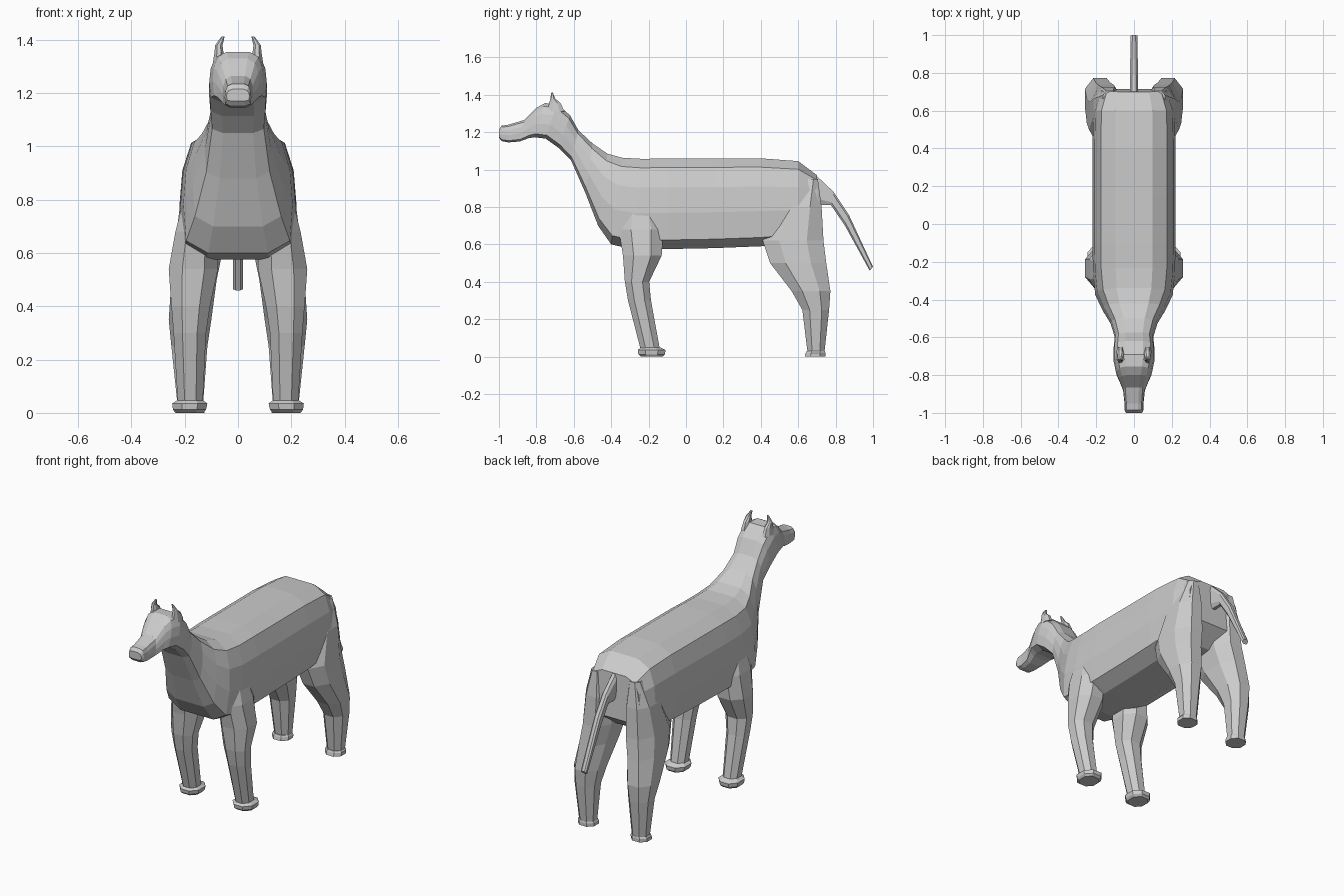
import bpy, bmesh


def loft(name, rings, mirror=False):
    """Skin a list of equal-length point rings, capping both ends."""
    bm = bmesh.new()
    loops = [[bm.verts.new(p) for p in ring] for ring in rings]
    n = len(loops[0])
    for a, b in zip(loops, loops[1:]):
        for i in range(n):
            j = (i + 1) % n
            bm.faces.new((a[i], a[j], b[j], b[i]))
    bm.faces.new(loops[0][::-1])
    bm.faces.new(loops[-1])
    bmesh.ops.recalc_face_normals(bm, faces=bm.faces[:])
    me = bpy.data.meshes.new(name)
    bm.to_mesh(me)
    bm.free()
    ob = bpy.data.objects.new(name, me)
    bpy.context.collection.objects.link(ob)
    if mirror:
        ob.modifiers.new("mirror", 'MIRROR').use_axis[0] = True
    return ob


def spine_ring(section, yt, zt, yb, zb, w):
    """Symmetric ring hung between a top point and a bottom point."""
    half = [(w * f, yt + (yb - yt) * t, zt + (zb - zt) * t) for f, t in section]
    return half + [(-x, y, z) for x, y, z in reversed(half)]


def limb_ring(z, y0, y1, x0, x1):
    """Horizontal octagon filling a rectangle."""
    cx, cy, rx, ry = (x0 + x1) / 2, (y0 + y1) / 2, (x1 - x0) / 2, (y1 - y0) / 2
    k = 0.45
    octagon = [(1, -k), (1, k), (k, 1), (-k, 1), (-1, k), (-1, -k), (-k, -1), (k, -1)]
    return [(cx + rx * u, cy + ry * v, z) for u, v in octagon]


# body, neck and head in one skin, from rump to nose
section = [(.45, 0), (.8, .1), (.95, .32), (1, .6), (.95, .9), (.55, 1)]
spine = [
    (.70, .97, .715, .70, .18), (.60, 1.045, .60, .61, .215),
    (.40, 1.06, .40, .59, .22), (.15, 1.06, .15, .58, .22),
    (-.10, 1.06, -.10, .575, .22), (-.23, 1.057, -.29, .575, .217),
    (-.34, 1.063, -.40, .60, .205), (-.42, 1.085, -.47, .70, .17),
    (-.50, 1.14, -.54, .88, .125), (-.575, 1.21, -.615, 1.05, .102),
    (-.62, 1.29, -.68, 1.115, .108), (-.69, 1.352, -.75, 1.165, .108),
    (-.755, 1.355, -.81, 1.173, .095), (-.80, 1.33, -.84, 1.168, .08),
    (-.865, 1.265, -.89, 1.15, .058), (-.95, 1.24, -.95, 1.145, .05),
    (-.985, 1.235, -.985, 1.152, .05), (-1.0, 1.215, -1.0, 1.17, .043),
]
loft("body", [spine_ring(section, *s) for s in spine])

# tail
tail_section = [(.5, 0), (1, .2), (1, .8), (.5, 1)]
tail = [(.66, .99, .68, .81, .02), (.70, .965, .72, .81, .02),
        (.79, .88, .775, .81, .02), (.87, .76, .85, .70, .02),
        (1.0, .48, .982, .46, .018)]
loft("tail", [spine_ring(tail_section, *s) for s in tail])

# legs and hooves
front_leg = [(.82, -.33, -.16, .09, .20), (.68, -.36, -.12, .08, .235),
             (.54, -.337, -.13, .075, .26), (.40, -.327, -.197, .105, .25),
             (.30, -.31, -.187, .12, .242), (.04, -.243, -.14, .132, .226)]
loft("front_leg", [limb_ring(*r) for r in front_leg], True)
front_hoof = [(.05, -.24, -.14, .135, .225), (.035, -.258, -.11, .115, .247),
              (.012, -.255, -.112, .12, .244), (0, -.24, -.125, .13, .235)]
loft("front_hoof", [limb_ring(*r) for r in front_hoof], True)
hind_leg = [(.95, .62, .705, .09, .165), (.80, .50, .725, .06, .215),
            (.62, .41, .735, .055, .238), (.50, .45, .75, .08, .25),
            (.35, .565, .772, .10, .26), (.25, .622, .765, .115, .25),
            (.02, .65, .74, .132, .226)]
loft("hind_leg", [limb_ring(*r) for r in hind_leg], True)
hind_hoof = [(.03, .645, .742, .13, .228), (.02, .64, .745, .125, .235),
             (0, .635, .745, .125, .235)]
loft("hind_hoof", [limb_ring(*r) for r in hind_hoof], True)

# ears
ear = [(1.31, -.74, -.65, .05, .095), (1.355, -.732, -.67, .055, .088),
       (1.38, -.725, -.70, .058, .086), (1.413, -.72, -.712, .05, .062)]
loft("ear", [limb_ring(*r) for r in ear], True)
